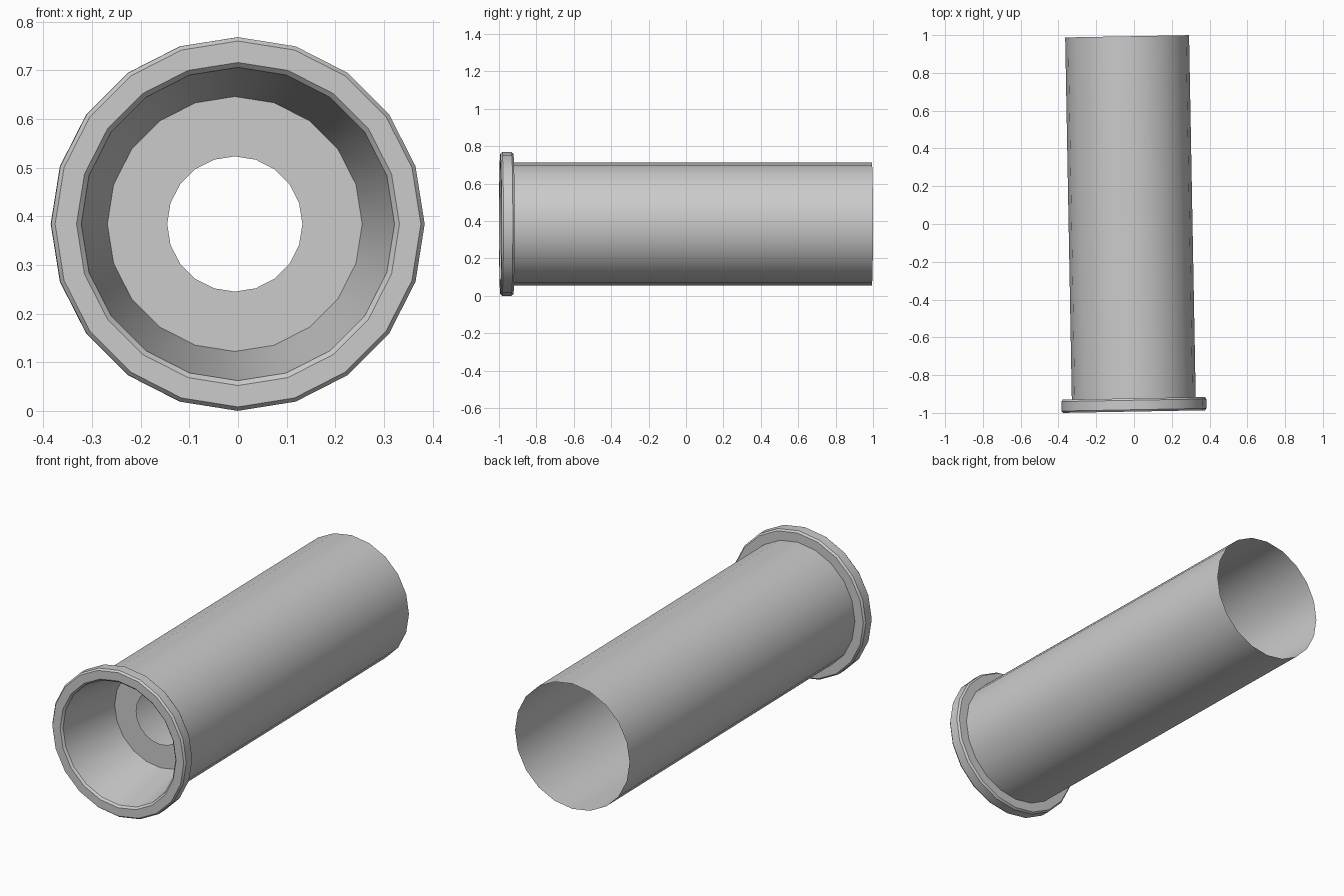
import bpy, bmesh
from math import sin, cos, pi, radians

if "Cube" in bpy.data.objects:
    bpy.data.objects.remove(bpy.data.objects["Cube"])

SIDES = 20
TILT = radians(1.05)          # the tube is turned slightly about z
ORIGIN = (0, -0.993, 0.384)   # centre of the front rim


def lathe(name, profile):
    """Turn a (radius, depth) profile around the tube axis."""
    bm = bmesh.new()
    rings = []
    for i in range(SIDES):
        a = 2 * pi * i / SIDES
        rings.append([bm.verts.new((r * sin(a), d, r * cos(a))) for r, d in profile])
    for i in range(SIDES):
        p, q = rings[i], rings[(i + 1) % SIDES]
        for j in range(len(profile) - 1):
            bm.faces.new((p[j], q[j], q[j + 1], p[j + 1]))
    mesh = bpy.data.meshes.new(name)
    bm.to_mesh(mesh)
    bm.free()
    ob = bpy.data.objects.new(name, mesh)
    bpy.context.collection.objects.link(ob)
    ob.location = ORIGIN
    ob.rotation_euler = (0, 0, TILT)
    bpy.ops.object.select_all(action='DESELECT')
    ob.select_set(True)
    bpy.context.view_layer.objects.active = ob
    bpy.ops.object.shade_smooth_by_angle(angle=radians(30))
    return ob


# Recessed cup: annular floor with a hole, then the flaring wall
lathe("inner_cup", [(0.139, 0.36), (0.262, 0.36), (0.322, 0.010)])

# Chamfered flange around the front
lathe("flange", [(0.322, 0.010), (0.332, 0), (0.376, 0), (0.384, 0.010),
                 (0.384, 0.060), (0.376, 0.070), (0.328, 0.070)])

# Thin open barrel
lathe("barrel", [(0.328, 0.070), (0.328, 1.987)])
